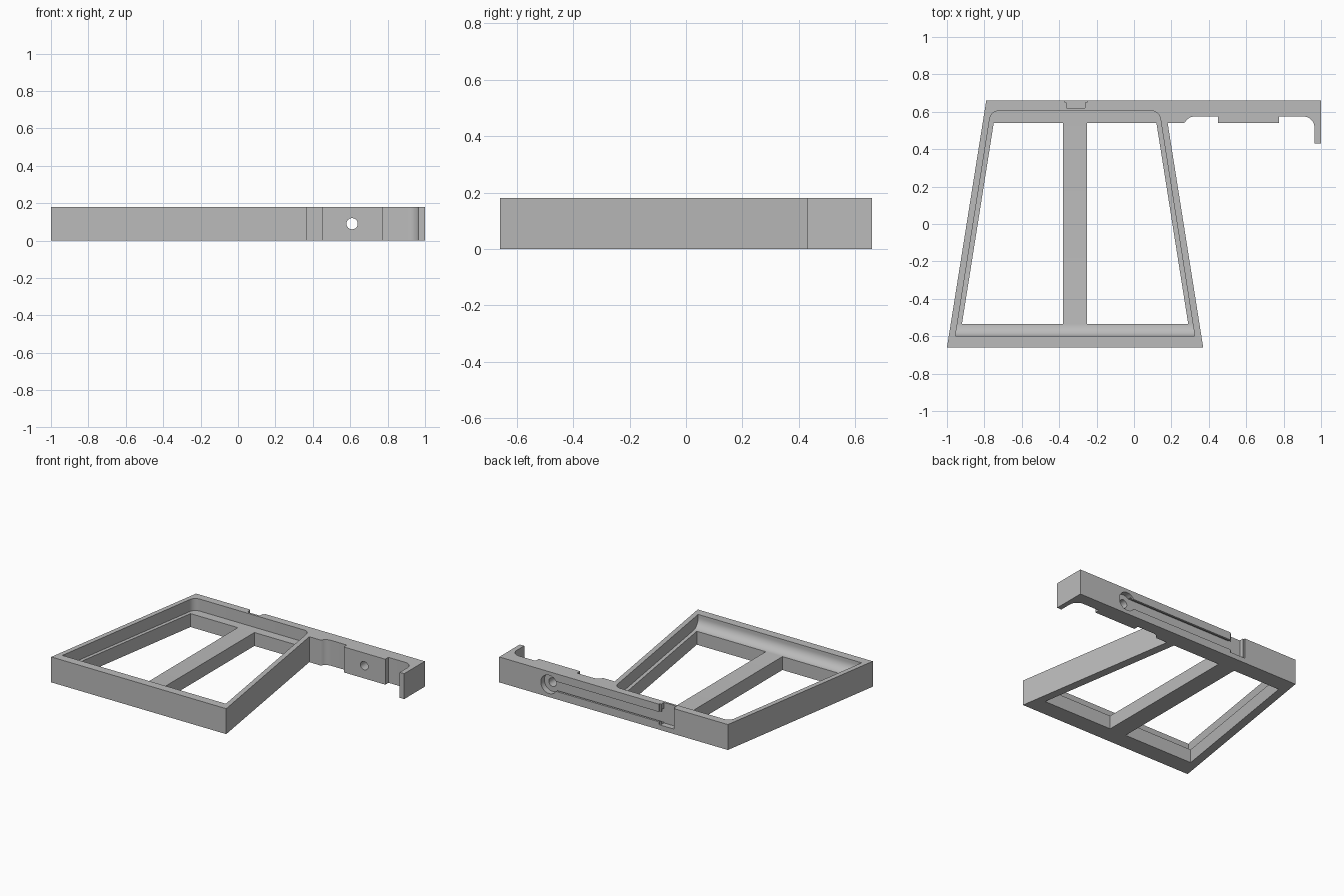
import bpy, bmesh, math
from mathutils import Vector

if "Cube" in bpy.data.objects:
    bpy.data.objects.remove(bpy.data.objects["Cube"])

grey = bpy.data.materials.new("plain_grey")
grey.diffuse_color = (0.5, 0.5, 0.5, 1)
grey.use_nodes = True
grey.node_tree.nodes["Principled BSDF"].inputs["Base Color"].default_value = grey.diffuse_color


def prism(name, pts, lo, hi, axis="z"):
    """Extrude a 2D outline: xy along z, yz along x, or xz along y."""
    place = {"z": lambda a, b, t: (a, b, t),
             "x": lambda a, b, t: (t, a, b),
             "y": lambda a, b, t: (a, t, b)}[axis]
    bm = bmesh.new()
    face = bm.faces.new([bm.verts.new(place(a, b, lo)) for a, b in pts])
    ext = bmesh.ops.extrude_face_region(bm, geom=[face])
    step = Vector(place(0, 0, hi - lo))
    bmesh.ops.translate(bm, vec=step, verts=[v for v in ext["geom"] if isinstance(v, bmesh.types.BMVert)])
    bmesh.ops.recalc_face_normals(bm, faces=bm.faces)
    mesh = bpy.data.meshes.new(name)
    bm.to_mesh(mesh)
    bm.free()
    mesh.materials.append(grey)
    ob = bpy.data.objects.new(name, mesh)
    bpy.context.collection.objects.link(ob)
    return ob


def arc(cx, cy, r, a0, a1, n=10):
    return [(cx + r * math.cos(math.radians(a0 + (a1 - a0) * i / n)),
             cy + r * math.sin(math.radians(a0 + (a1 - a0) * i / n))) for i in range(n + 1)]


def rect(x0, x1, y0, y1):
    return [(x0, y0), (x1, y0), (x1, y1), (x0, y1)]


def combine(target, tool, operation="DIFFERENCE"):
    mod = target.modifiers.new("combine", "BOOLEAN")
    mod.object, mod.operation, mod.solver = tool, operation, "EXACT"
    bpy.context.view_layer.objects.active = target
    bpy.ops.object.modifier_apply(modifier=mod.name)
    bpy.data.objects.remove(tool, do_unlink=True)


# Tapered tray with the long rear arm and its end hook
outline = [(-1, -0.66), (0.37, -0.66), (0.18, 0.54), (0.265, 0.54)]
outline += arc(0.325, 0.515, 0.06, 150, 90, 6)
outline += [(0.45, 0.575), (0.45, 0.54), (0.775, 0.54), (0.775, 0.575)]
outline += arc(0.905, 0.515, 0.06, 90, 0)
outline += [(0.965, 0.43), (1, 0.43), (1, 0.66), (-0.79, 0.66)]
frame = prism("tray_frame", outline, 0, 0.18)

# Upper recess with rounded rear corners
recess = [(-0.955, -0.6), (0.325, -0.6)]
recess += arc(0.092, 0.555, 0.05, 9, 90, 8) + arc(-0.722, 0.555, 0.05, 90, 171, 8)
combine(frame, prism("recess_cutter", recess, 0.095, 0.3))

# Two openings either side of the central bar
combine(frame, prism("left_opening", [(-0.92, -0.535), (-0.38, -0.535), (-0.38, 0.54), (-0.75, 0.54)], -0.1, 0.3))
combine(frame, prism("right_opening", [(-0.25, -0.535), (0.29, -0.535), (0.12, 0.54), (-0.25, 0.54)], -0.1, 0.3))

# Concave cove along the front ledge
cove = [(-0.535, 0.06), (-0.63, 0.06), (-0.63, 0.16)] + arc(-0.535, 0.16, 0.065, 180, 270)
combine(frame, prism("front_cove", cove, -0.965, 0.335, "x"), "UNION")

# Rear sliding slot with undercut, round entry, screw hole and top notch
combine(frame, prism("slot", rect(-0.3, 0.6, 0.055, 0.125), 0.62, 0.8, "y"))
combine(frame, prism("slot_undercut", rect(-0.3, 0.58, 0.04, 0.14), 0.62, 0.645, "y"))
combine(frame, prism("round_entry", arc(0.61, 0.09, 0.065, 0, 348.75, 31), 0.62, 0.8, "y"))
combine(frame, prism("screw_hole", arc(0.61, 0.09, 0.03, 0, 345, 23), 0.4, 0.8, "y"))
notch = [(-0.36, 0.62), (-0.262, 0.62), (-0.262, 0.65), (-0.25, 0.65), (-0.25, 0.75),
         (-0.37, 0.75), (-0.37, 0.65), (-0.36, 0.65)]
combine(frame, prism("top_notch", notch, 0.035, 0.3))

# Smooth curves, keep edges sharp
bpy.ops.object.select_all(action="DESELECT")
frame.select_set(True)
bpy.context.view_layer.objects.active = frame
bpy.ops.object.shade_smooth_by_angle(angle=math.radians(30))
